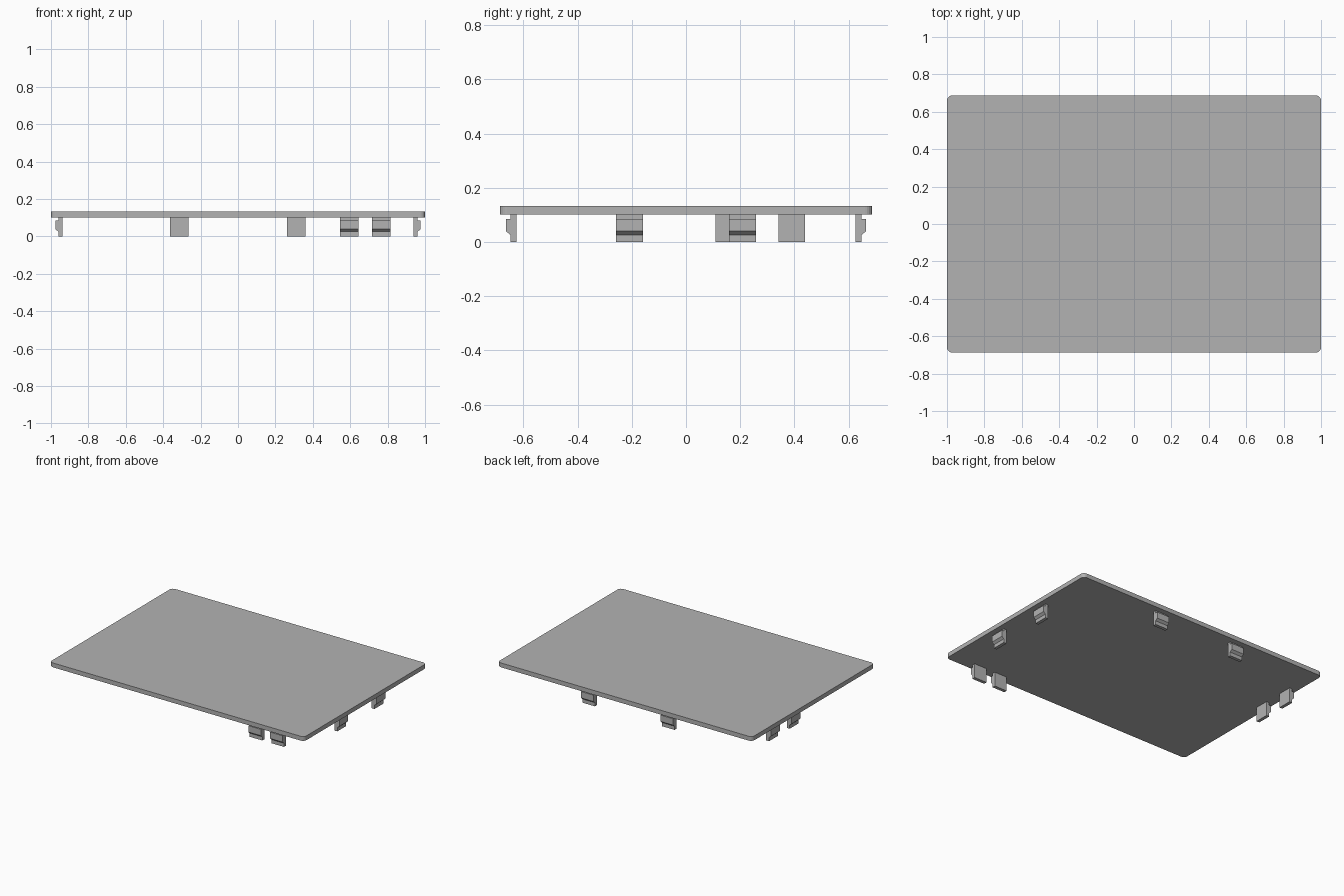
import bpy, bmesh
from math import pi
from mathutils import Matrix, Vector

cube = bpy.data.objects.get("Cube")
if cube:
    bpy.data.objects.remove(cube)

HALF_X, HALF_Y = 1.0, 0.687
PLATE_BOTTOM, PLATE_TOP = 0.102, 0.133
CLIP_WIDTH = 0.099

grey = bpy.data.materials.new("plain_grey")
grey.use_nodes = True
colour = (0.45, 0.45, 0.45, 1)
grey.diffuse_color = colour
grey.node_tree.nodes["Principled BSDF"].inputs["Base Color"].default_value = colour


def finish(name, bm):
    bmesh.ops.recalc_face_normals(bm, faces=bm.faces)
    mesh = bpy.data.meshes.new(name)
    bm.to_mesh(mesh)
    bm.free()
    mesh.materials.append(grey)
    obj = bpy.data.objects.new(name, mesh)
    bpy.context.collection.objects.link(obj)
    return obj


def extrude_outline(bm, points, offset):
    face = bm.faces.new([bm.verts.new(p) for p in points])
    result = bmesh.ops.extrude_face_region(bm, geom=[face])
    moved = [v for v in result["geom"] if isinstance(v, bmesh.types.BMVert)]
    bmesh.ops.translate(bm, verts=moved, vec=offset)


# Cover plate with rounded vertical corners
bm = bmesh.new()
outline = [(sx * HALF_X, sy * HALF_Y, PLATE_BOTTOM)
           for sx, sy in ((-1, -1), (1, -1), (1, 1), (-1, 1))]
extrude_outline(bm, outline, (0, 0, PLATE_TOP - PLATE_BOTTOM))
corners = [e for e in bm.edges if abs(e.verts[0].co.z - e.verts[1].co.z) > 0.01]
bmesh.ops.bevel(bm, geom=corners, offset=0.027, segments=5, profile=0.5,
                affect="EDGES")
finish("cover_plate", bm)

# Snap clip side profile: (inset from the plate edge, height)
PROFILE = [(0.062, 0), (0.039, 0), (0.039, 0.026), (0.023, 0.04),
           (0.023, 0.085), (0.039, 0.085), (0.039, PLATE_BOTTOM),
           (0.062, PLATE_BOTTOM)]


def snap_clip(name, edge, angle, along):
    # Modelled facing -y, then turned towards its edge and slid along it
    bm = bmesh.new()
    points = [(-CLIP_WIDTH / 2, inset - edge, z) for inset, z in PROFILE]
    extrude_outline(bm, points, (CLIP_WIDTH, 0, 0))
    bm.transform(Matrix.Translation(Vector(along)) @ Matrix.Rotation(angle, 4, "Z"))
    finish(name, bm)


# Clips along each edge
for i, x in enumerate((0.595, 0.765)):
    snap_clip(f"front_clip_{i + 1}", HALF_Y, 0, (x, 0, 0))
for i, x in enumerate((-0.314, 0.312)):
    snap_clip(f"back_clip_{i + 1}", HALF_Y, pi, (x, 0, 0))
for i, y in enumerate((-0.208, 0.209)):
    snap_clip(f"left_clip_{i + 1}", HALF_X, pi / 2, (0, y, 0))
for i, y in enumerate((0.159, 0.39)):
    snap_clip(f"right_clip_{i + 1}", HALF_X, -pi / 2, (0, y, 0))
